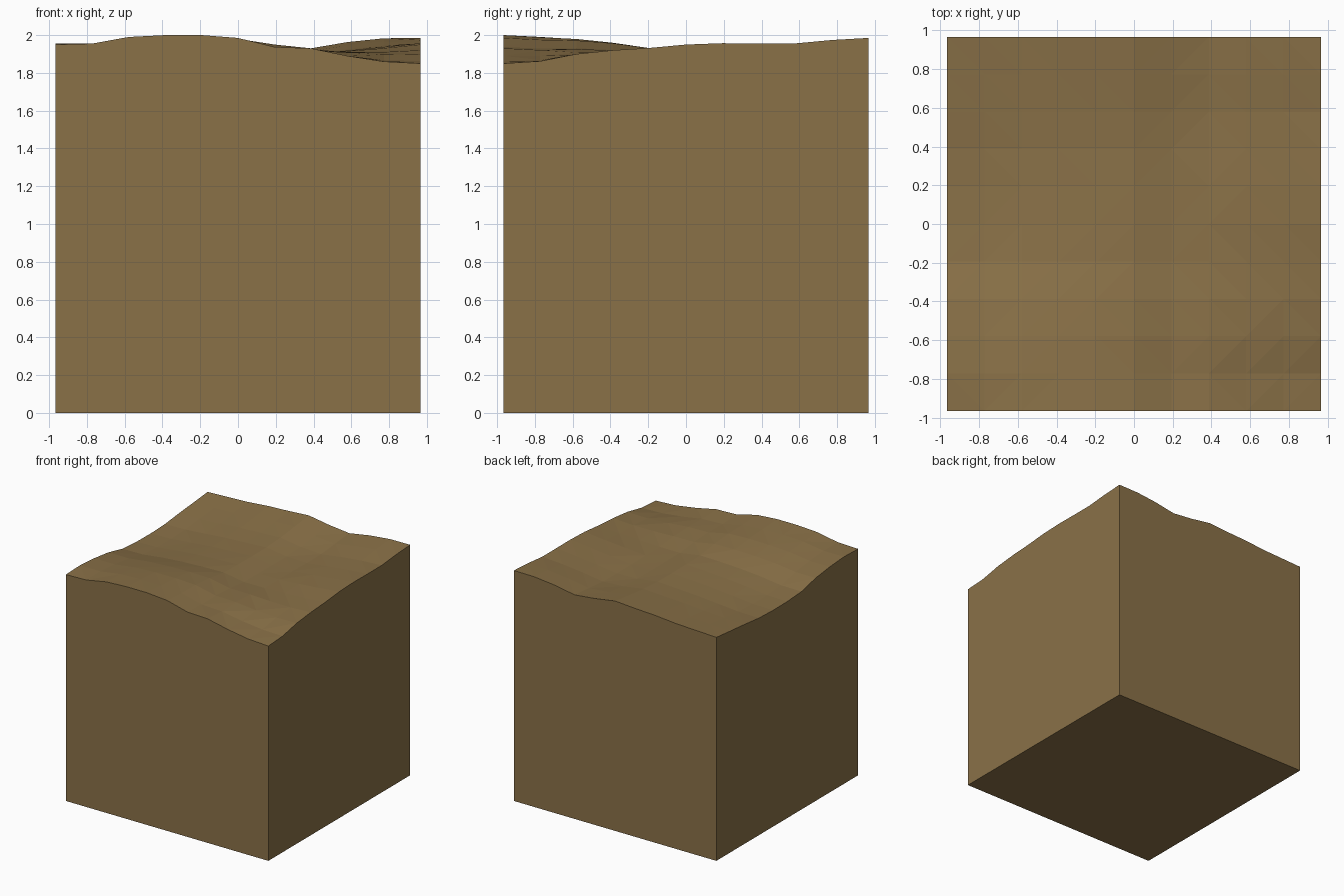
import bpy, bmesh

if "Cube" in bpy.data.objects:
    bpy.data.objects.remove(bpy.data.objects["Cube"])

N = 10          # cells per side of the top surface
H = 0.965       # half width of the block

# Edge height profiles, in 11 even steps from -x to +x or -y to +y
front = [1.95, 1.955, 1.99, 2.0, 2.0, 1.985, 1.937, 1.93, 1.89, 1.86, 1.85]
back = [1.925, 1.933, 1.941, 1.958, 1.967, 1.98, 1.95, 1.93, 1.963, 1.983, 1.985]
left = [1.95, 1.956, 1.943, 1.92, 1.877, 1.865, 1.863, 1.87, 1.89, 1.907, 1.925]
right = [1.85, 1.862, 1.90, 1.92, 1.932, 1.95, 1.957, 1.956, 1.956, 1.974, 1.985]


def height(i, j):
    """Blend the four edge profiles, with a shallow dip in the middle."""
    u, v = i / N, j / N
    z = (1 - v) * front[i] + v * back[i] + (1 - u) * left[j] + u * right[j]
    z -= ((1 - u) * (1 - v) * front[0] + u * (1 - v) * front[N]
          + (1 - u) * v * back[0] + u * v * back[N])
    return z - 0.036 * 16 * u * (1 - u) * v * (1 - v)


bm = bmesh.new()

# Uneven ground surface
top = [[bm.verts.new((-H + 2 * H * i / N, -H + 2 * H * j / N, height(i, j)))
        for j in range(N + 1)] for i in range(N + 1)]
ground = [bm.faces.new((top[i][j], top[i + 1][j], top[i + 1][j + 1], top[i][j + 1]))
          for i in range(N) for j in range(N)]
bmesh.ops.triangulate(bm, faces=ground)

# Flat walls and base
base = [bm.verts.new((x, y, 0)) for x, y in ((-H, -H), (H, -H), (H, H), (-H, H))]
rims = [[top[i][0] for i in range(N + 1)],
        [top[N][j] for j in range(N + 1)],
        [top[i][N] for i in range(N, -1, -1)],
        [top[0][j] for j in range(N, -1, -1)]]
for k, rim in enumerate(rims):
    bm.faces.new([base[k], base[(k + 1) % 4]] + rim[::-1])
bm.faces.new(base[::-1])
bmesh.ops.recalc_face_normals(bm, faces=bm.faces)

mesh = bpy.data.meshes.new("dirt_block")
bm.to_mesh(mesh)
bm.free()

# Single earth colour
mat = bpy.data.materials.new("earth_brown")
mat.diffuse_color = (0.255, 0.166, 0.064, 1)
mat.use_nodes = True
mat.node_tree.nodes["Principled BSDF"].inputs["Base Color"].default_value = mat.diffuse_color
mesh.materials.append(mat)
bpy.context.collection.objects.link(bpy.data.objects.new("dirt_block", mesh))
